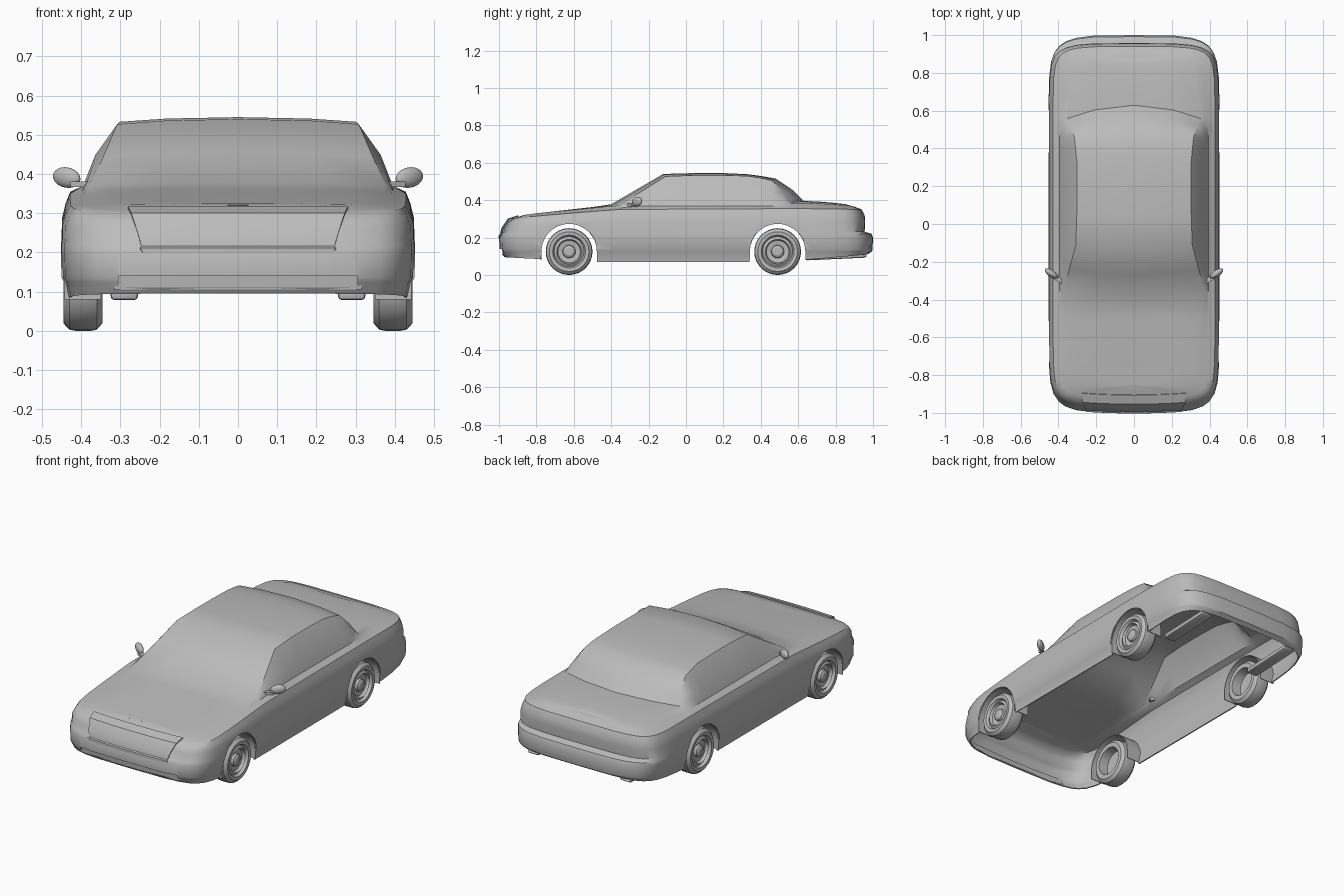
import bpy
import math

cube = bpy.data.objects.get("Cube")
if cube:
    bpy.data.objects.remove(cube, do_unlink=True)

paint = bpy.data.materials.new("plain_grey")
paint.use_nodes = True
grey = (0.5, 0.5, 0.5, 1)
paint.diffuse_color = grey
paint.node_tree.nodes["Principled BSDF"].inputs["Base Color"].default_value = grey


# ---- helpers ----
def make(name, verts, faces):
    mesh = bpy.data.meshes.new(name)
    mesh.from_pydata(verts, [], faces)
    mesh.materials.append(paint)
    obj = bpy.data.objects.new(name, mesh)
    bpy.context.collection.objects.link(obj)
    return obj


def grid(name, rows, closed=False):
    """Skin a list of equally long rows of points."""
    n = len(rows[0])
    verts = [p for row in rows for p in row]
    faces = []
    for i in range(len(rows) if closed else len(rows) - 1):
        a, b = i * n, (i + 1) % len(rows) * n
        faces += [(a + j, b + j, b + j + 1, a + j + 1) for j in range(n - 1)]
    return make(name, verts, faces)


def activate(obj):
    bpy.ops.object.select_all(action='DESELECT')
    obj.select_set(True)
    bpy.context.view_layer.objects.active = obj


def modify(obj, kind, **settings):
    mod = obj.modifiers.new(kind.title(), kind)
    for key, value in settings.items():
        setattr(mod, key, value)
    activate(obj)
    bpy.ops.object.modifier_apply(modifier=mod.name)


def smooth(obj, angle=35):
    activate(obj)
    bpy.ops.object.shade_smooth_by_angle(angle=math.radians(angle))


def curve(keys, y):
    """Piecewise linear value along the car."""
    if y <= keys[0][0]:
        return keys[0][1]
    for (a, va), (b, vb) in zip(keys, keys[1:]):
        if y <= b:
            return va + (vb - va) * (y - a) / (b - a)
    return keys[-1][1]


def prism(name, outline, x0, x1):
    """Closed y-z outline pushed along x."""
    n = len(outline)
    verts = [(x, y, z) for x in (x0, x1) for y, z in outline]
    faces = [tuple(range(n))[::-1], tuple(range(n, 2 * n))]
    faces += [(i, (i + 1) % n, n + (i + 1) % n, n + i) for i in range(n)]
    return make(name, verts, faces)


def strip(name, rows, bend=0.13):
    """Bowed panel across the nose from rows of z, half width, y."""
    steps = [k / 6 for k in range(-6, 7)]
    return grid(name, [[(w * t, y + bend * (w * t) ** 2, z) for t in steps]
                       for z, w, y in rows])


# ---- body shell: lengthwise curves ----
stations = [-1, -.997, -.985, -.965, -.94, -.9, -.84, -.75, -.63, -.5, -.36,
            -.24, -.11, .05, .2, .33, .4, .46, .52, .56, .68, .78, .86, .91,
            .945, .968, .985, .997, 1]
bottom = [(-1, .095), (-.78, .085), (-.5, .07), (.36, .07), (.6, .078), (1, .11)]
shoulder = [(-1, .3), (-.36, .35), (.6, .355), (1, .35)]
edge_x = [(-1, .3), (-.5, .34), (-.36, .375), (-.11, .308), (.05, .303),
          (.33, .303), (.46, .315), (.56, .35), (.68, .34), (1, .33)]
edge_z = [(-1, .314), (-.36, .371), (-.11, .527), (.05, .533), (.2, .533),
          (.36, .528), (.46, .505), (.52, .44), (.56, .385), (.68, .384), (1, .366)]
top_z = [(-1, .32), (-.84, .327), (-.36, .378), (-.11, .54), (.05, .545), (.2, .545),
         (.36, .537), (.46, .515), (.52, .455), (.56, .396), (.68, .393), (.9, .38), (1, .37)]
bow = [(-.5, 0), (-.36, -.04), (-.11, -.012), (.1, 0), (.36, 0), (.46, .02),
       (.56, .07), (.68, .03), (.86, 0)]
# side layers: height, half width, front inset, rear inset
low = [(.125, .444, .008, .006), (.135, .45, .004, .003), (.2, .452, 0, 0),
       (.22, .452, .012, .008), (.232, .45, .024, .045)]
# upper side layers: share of the way to the shoulder, then as above
high = [(.45, .449, .032, .042), (.75, .44, .048, .045), (1, .428, .072, .06)]


def section(y):
    u = max(0, 1 - abs(y) ** 14) ** 0.23
    zs, ex, ez, zt = (curve(k, y) for k in (shoulder, edge_x, edge_z, top_z))
    zb = min(.37, zs + .35 * (ez - zs))
    base = low[-1][0]
    pts = [(.435, curve(bottom, y), .03, .03)]
    pts += [(w, z, f, r) for z, w, f, r in low]
    pts += [(w, base + (zs - base) * s, f, r) for s, w, f, r in high]
    pts += [(.395, zb, .085, .075),
            ((.395 + ex) / 2 + .08 * (ez - zb), (zb + ez) / 2, .1, .09),
            (ex, ez, .115, .1),
            (ex * .6, ez + (zt - ez) * .7, .13, .12),
            (0, zt, .14, .13)]
    row = []
    for w, z, f, r in pts:
        inset = (f if y < 0 else -r) * abs(y) ** 8
        bulge = curve(bow, y) * max(0, 1 - (w / ex) ** 2)
        row.append((w * u, y + inset + bulge, z))
    return row


body = grid("body_shell", [section(y) for y in stations])
modify(body, 'MIRROR', merge_threshold=0.0005)
modify(body, 'SOLIDIFY', thickness=0.006, offset=-1)

# ---- wheel arches and bumper slot cut through the shell ----
axles = (-0.625, 0.49)


def arch(cy, floor):
    arc = [math.pi * k / 24 for k in range(25)]
    pts = [(cy + .15 * math.cos(a), .125 + .15 * math.sin(a)) for a in arc]
    return [(cy + .15, floor)] + pts + [(cy - .15, floor)]


slot = [(-1.1, .11), (-.9, .11), (-.9, .14), (-1.1, .14)]
cutters = [prism("arch_cutter", arch(cy, -.05), -.6, .6) for cy in axles]
cutters.append(prism("slot_cutter", slot, -.305, .305))
for cutter in cutters:
    cutter.hide_render = True
    modify(body, 'BOOLEAN', operation='DIFFERENCE', solver='EXACT', object=cutter)
    bpy.data.objects.remove(cutter, do_unlink=True)
smooth(body)

# ---- nose panels ----
grille = strip("grille_panel", [(.314, .28, -.905), (.298, .272, -.952), (.25, .256, -.984),
                                (.214, .246, -.992), (.21, .25, -1), (.197, .24, -1)])
modify(grille, 'SOLIDIFY', thickness=0.006, offset=0)
smooth(grille)
intake = strip("bumper_intake", [(.145, .315, -.984), (.105, .315, -.98)])
smooth(intake)

# ---- wheels: turned profile of offset from axle end, radius ----
profile = [(.437, 0), (.437, .02), (.43, .032), (.418, .035), (.422, .06), (.438, .066),
           (.428, .08), (.443, .088), (.445, .106), (.43, .122), (.415, .125),
           (.375, .125), (.36, .122), (.345, .105), (.346, .08), (.4, .076), (.405, 0)]
angles = [2 * math.pi * k / 32 for k in range(32)]
for side, label in ((1, "left"), (-1, "right")):
    for cy, end in zip(axles, ("front", "rear")):
        wheel = grid(f"{end}_{label}_wheel",
                     [[(side * x, cy + r * math.cos(a), .125 + r * math.sin(a))
                       for x, r in profile] for a in angles], closed=True)
        modify(wheel, 'WELD', merge_threshold=0.0001)
        smooth(wheel, 30)

        # inner lip of the arch
        lip = grid(f"{end}_{label}_arch_lip",
                   [[(side * x, y, z) for y, z in arch(cy, .08)] for x in (.443, .35)])
        modify(lip, 'SOLIDIFY', thickness=0.004, offset=0)
        smooth(lip)

    # door mirror: pod and stalk
    bpy.ops.mesh.primitive_uv_sphere_add(segments=20, ring_count=12, radius=1,
                                         location=(side * .437, -.262, .391))
    pod = bpy.context.object
    pod.name = f"{label}_mirror_pod"
    pod.scale = (.041, .018, .026)
    pod.rotation_euler = (0, side * -.15, side * .6)
    pod.data.materials.append(paint)
    smooth(pod, 60)
    bpy.ops.mesh.primitive_cube_add(size=1, location=(side * .395, -.295, .374))
    stalk = bpy.context.object
    stalk.name = f"{label}_mirror_stalk"
    stalk.scale = (.06, .025, .014)
    stalk.rotation_euler = (0, 0, side * .5)
    stalk.data.materials.append(paint)

    # exhaust silencer under the tail
    silencer = prism(f"{label}_silencer",
                     [(.64, .078), (.95, .092), (.97, .1), (.95, .118), (.64, .108)],
                     side * .255, side * .325)
    modify(silencer, 'BEVEL', width=0.01, segments=2)
    smooth(silencer)
